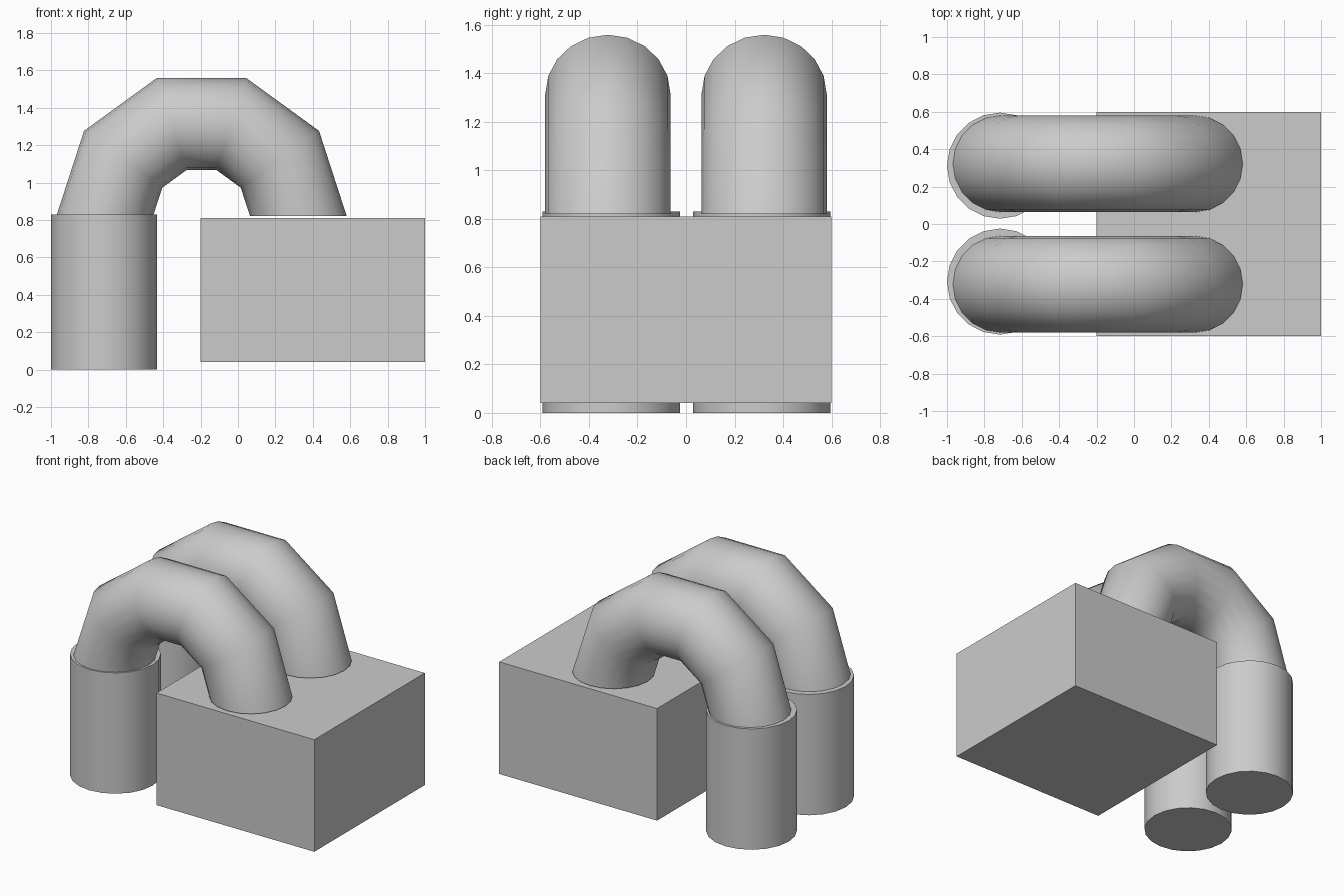
import bpy, bmesh, math
from mathutils import Vector

if "Cube" in bpy.data.objects:
    bpy.data.objects.remove(bpy.data.objects["Cube"])

SIDES = 20


def add_object(name, bm, smooth_angle=None):
    bmesh.ops.recalc_face_normals(bm, faces=bm.faces)
    mesh = bpy.data.meshes.new(name)
    bm.to_mesh(mesh)
    bm.free()
    obj = bpy.data.objects.new(name, mesh)
    bpy.context.collection.objects.link(obj)
    if smooth_angle:
        bpy.ops.object.select_all(action='DESELECT')
        obj.select_set(True)
        bpy.context.view_layer.objects.active = obj
        bpy.ops.object.shade_smooth_by_angle(angle=math.radians(smooth_angle))
    return obj


def base_block():
    bm = bmesh.new()
    bmesh.ops.create_cube(bm, size=1)
    bmesh.ops.scale(bm, verts=bm.verts, vec=(1.2, 1.2, 0.77))
    bmesh.ops.translate(bm, verts=bm.verts, vec=(0.4, 0, 0.425))
    add_object("base_block", bm)


def upright_pipe(name, y):
    bm = bmesh.new()
    bmesh.ops.create_cone(bm, cap_ends=True, segments=SIDES,
                          radius1=0.2835, radius2=0.2835, depth=0.83)
    bmesh.ops.translate(bm, verts=bm.verts, vec=(-0.7165, y, 0.415))
    add_object(name, bm, 30)


def bent_pipe(name, y):
    # Half ring with five straight steps and open ends
    bm = bmesh.new()
    major, minor = 0.518, 0.2585
    centre = Vector((-0.195, y, 0.82))
    rings = []
    for i in range(6):
        a = math.pi * i / 5
        out = Vector((math.cos(a), 0, math.sin(a)))
        ring = []
        for j in range(SIDES):
            t = math.tau * j / SIDES
            p = centre + out * (major + minor * math.cos(t))
            p.y += minor * math.sin(t)
            ring.append(bm.verts.new(p))
        rings.append(ring)
    for r0, r1 in zip(rings, rings[1:]):
        for j in range(SIDES):
            k = (j + 1) % SIDES
            bm.faces.new((r0[j], r0[k], r1[k], r1[j]))
    add_object(name, bm, 50)


# Block, then one upright and one bend on each side
base_block()
for side, upright_y, bend_y in (("front", -0.308, -0.322), ("back", 0.312, 0.322)):
    upright_pipe(side + "_upright_pipe", upright_y)
    bent_pipe(side + "_bent_pipe", bend_y)
